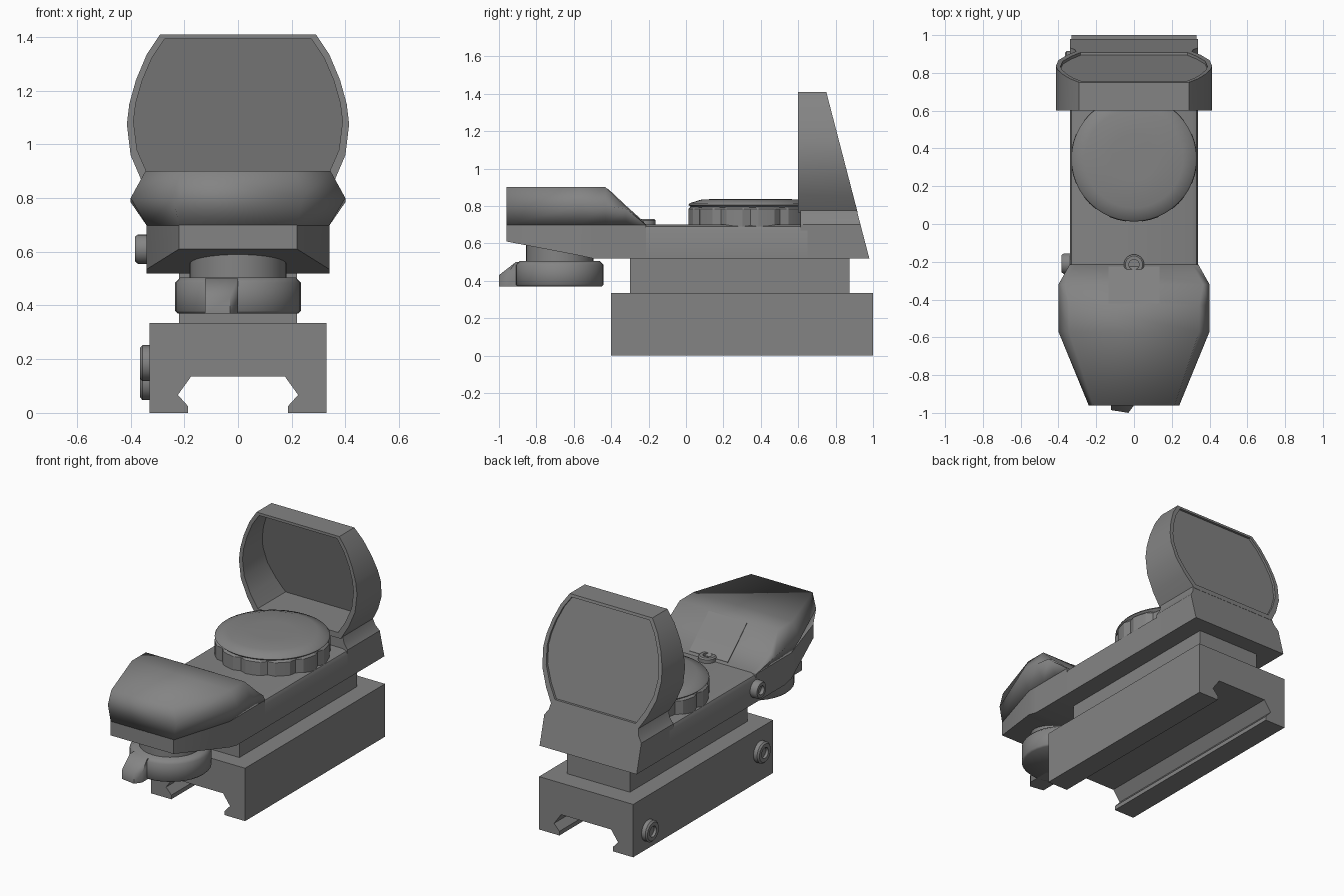
import bpy, bmesh, math
from mathutils import Matrix, Vector

if "Cube" in bpy.data.objects:
    bpy.data.objects.remove(bpy.data.objects["Cube"])

dark = bpy.data.materials.new("dark_grey")
dark.diffuse_color = (0.23, 0.23, 0.23, 1)
dark.use_nodes = True
dark.node_tree.nodes["Principled BSDF"].inputs["Base Color"].default_value = dark.diffuse_color


def finish(name, bm, angle=30):
    bmesh.ops.recalc_face_normals(bm, faces=bm.faces)
    me = bpy.data.meshes.new(name)
    bm.to_mesh(me)
    bm.free()
    me.materials.append(dark)
    ob = bpy.data.objects.new(name, me)
    bpy.context.collection.objects.link(ob)
    bpy.ops.object.select_all(action='DESELECT')
    ob.select_set(True)
    bpy.context.view_layer.objects.active = ob
    bpy.ops.object.shade_smooth_by_angle(angle=math.radians(angle))
    return ob


def loft(name, rings, closed=False, angle=30):
    """Skin matching point rings; cap the ends, or join last to first."""
    bm = bmesh.new()
    vs = [[bm.verts.new(p) for p in r] for r in rings]
    n = len(vs[0])
    pairs = list(zip(vs, vs[1:])) + ([(vs[-1], vs[0])] if closed else [])
    for a, b in pairs:
        for i in range(n):
            j = (i + 1) % n
            bm.faces.new((a[i], a[j], b[j], b[i]))
    if not closed:
        bm.faces.new(vs[0])
        bm.faces.new(vs[-1])
    return finish(name, bm, angle)


def along_y(name, pts, y0, y1):
    return loft(name, [[(x, y, z) for x, z in pts] for y in (y0, y1)])


def along_x(name, pts, w):
    return loft(name, [[(x, y, z) for y, z in pts] for x in (-w, w)])


def mirrored(half):
    return half + [(-x, z) for x, z in reversed(half)]


def turned(name, centre, profile, axis='Z', n=32, notch=None, angle=40):
    """Revolved solid from (radius, height) pairs; notch = (every, depth, ring count)."""
    rot = Matrix.Rotation(-math.pi / 2, 3, 'Y') if axis == '-X' else Matrix.Identity(3)
    rings = []
    for k, (r, h) in enumerate(profile):
        ring = []
        for i in range(n):
            rr = r - notch[1] if notch and i % notch[0] == 0 and k < notch[2] else r
            a = 2 * math.pi * i / n
            ring.append(Vector(centre) + rot @ Vector((rr * math.cos(a), rr * math.sin(a), h)))
        rings.append(ring)
    return loft(name, rings, angle=angle)


# Rail clamp base with dovetail slot
along_y("rail_clamp", mirrored([(0.33, 0.335), (0.33, 0), (0.187, 0), (0.187, 0.026),
                                (0.224, 0.067), (0.175, 0.135)]), -0.4, 1.0)

# Riser between clamp and body
along_y("riser", mirrored([(0.22, 0.33), (0.22, 0.525)]), -0.3, 0.875)

# Main body with chamfered top edges
along_y("body", mirrored([(0.34, 0.52), (0.34, 0.67), (0.33, 0.69), (0.305, 0.70)]), -0.215, 0.65)

# Rear of body with sloping back, narrowing up to the lens frame: z, half width, back y
loft("rear_mount", [[(-w, 0.612, z), (w, 0.612, z), (w, yb, z), (-w, yb, z)]
                    for z, w, yb in ((0.52, 0.34, 0.98), (0.70, 0.34, 0.933),
                                     (0.735, 0.315, 0.924), (0.80, 0.30, 0.907))])

# Lower front of the body, tapering forward with a rising underside
loft("body_front", [[(-x, y, zb), (x, y, zb), (x, y, 0.70), (-x, y, 0.70)]
                    for y, x, zb in ((-0.96, 0.22, 0.61), (-0.57, 0.34, 0.535),
                                     (-0.50, 0.34, 0.52), (-0.215, 0.34, 0.52))])

# Softly shaded front hood: y, low x, middle x/z, top x/z
sections = [(-0.96, 0.22, 0.24, 0.80, 0.215, 0.90),
            (-0.57, 0.34, 0.40, 0.80, 0.345, 0.90),
            (-0.43, 0.34, 0.40, 0.80, 0.345, 0.90),
            (-0.32, 0.34, 0.40, 0.785, 0.365, 0.795),
            (-0.215, 0.34, 0.341, 0.699, 0.31, 0.702)]
loft("front_hood", [[(x, y, z) for x, z in mirrored([(xl, 0.698), (xm, zm), (xt, zt)])]
                    for y, xl, xm, zm, xt, zt in sections], angle=75)
along_x("hood_panel", [(-0.42, 0.85), (-0.42, 0.895), (-0.32, 0.801), (-0.225, 0.716),
                       (-0.225, 0.69)], 0.135)


# Lens frame: tapered hollow ring with curved sides
def back_y(z):
    return 0.75 + (1.41 - z) * 0.26


outer = mirrored([(0.29, 1.41), (0.34, 1.335), (0.38, 1.24), (0.405, 1.15), (0.414, 1.075),
                  (0.40, 0.96), (0.355, 0.855), (0.30, 0.765)])
inner = [(x * 0.94, 0.80 + (z - 0.765) * 0.593 / 0.645) for x, z in outer]


def rim(pts, offset=None):
    return [(x, 0.6 if offset is None else back_y(z) + offset, z) for x, z in pts]


loft("lens_frame", [rim(outer), rim(outer, 0), rim(inner, 0), rim(inner)], closed=True)
loft("lens", [rim(inner, -0.03), rim(inner, -0.015)])

# Round top dial with notched grip and bevelled cap
turned("dial_grip", (0, 0.345, 0), [(0.334, 0.675), (0.334, 0.785), (0.315, 0.80)],
       n=48, notch=(4, 0.018, 2), angle=20)
turned("dial_cap", (0, 0.345, 0), [(0.315, 0.79), (0.332, 0.805), (0.325, 0.815),
                                   (0.26, 0.835), (0.12, 0.838)], n=48)

# Lever knob below the hood
turned("knob_neck", (0, -0.675, 0), [(0.18, 0.49), (0.18, 0.60)])
turned("knob_disc", (0, -0.675, 0), [(0.225, 0.37), (0.235, 0.38), (0.235, 0.485), (0.215, 0.505)],
       angle=60)
loft("knob_lever", [[(x, y, z) for y, z in ((-0.8, 0.37), (ye, 0.37), (ye, 0.43), (-0.91, 0.50), (-0.8, 0.50))]
                    for x, ye in ((-0.122, -0.985), (-0.03, -1.0), (0.0, -0.96))], angle=60)


# Screws: ring-shaped heads with a sunken socket
def screw(name, centre, r, h, axis):
    turned(name, centre, [(r, -0.02), (r, h * 0.75), (r * 0.85, h), (r * 0.5, h),
                          (r * 0.5, h * 0.5)], axis, n=18)


screw("top_screw", (0, -0.215, 0.70), 0.054, 0.03, 'Z')
screw("side_screw", (-0.34, -0.21, 0.61), 0.055, 0.043, '-X')
screw("clamp_screw_front", (-0.33, -0.27, 0.185), 0.067, 0.035, '-X')
screw("clamp_screw_rear", (-0.33, 0.85, 0.115), 0.067, 0.035, '-X')
